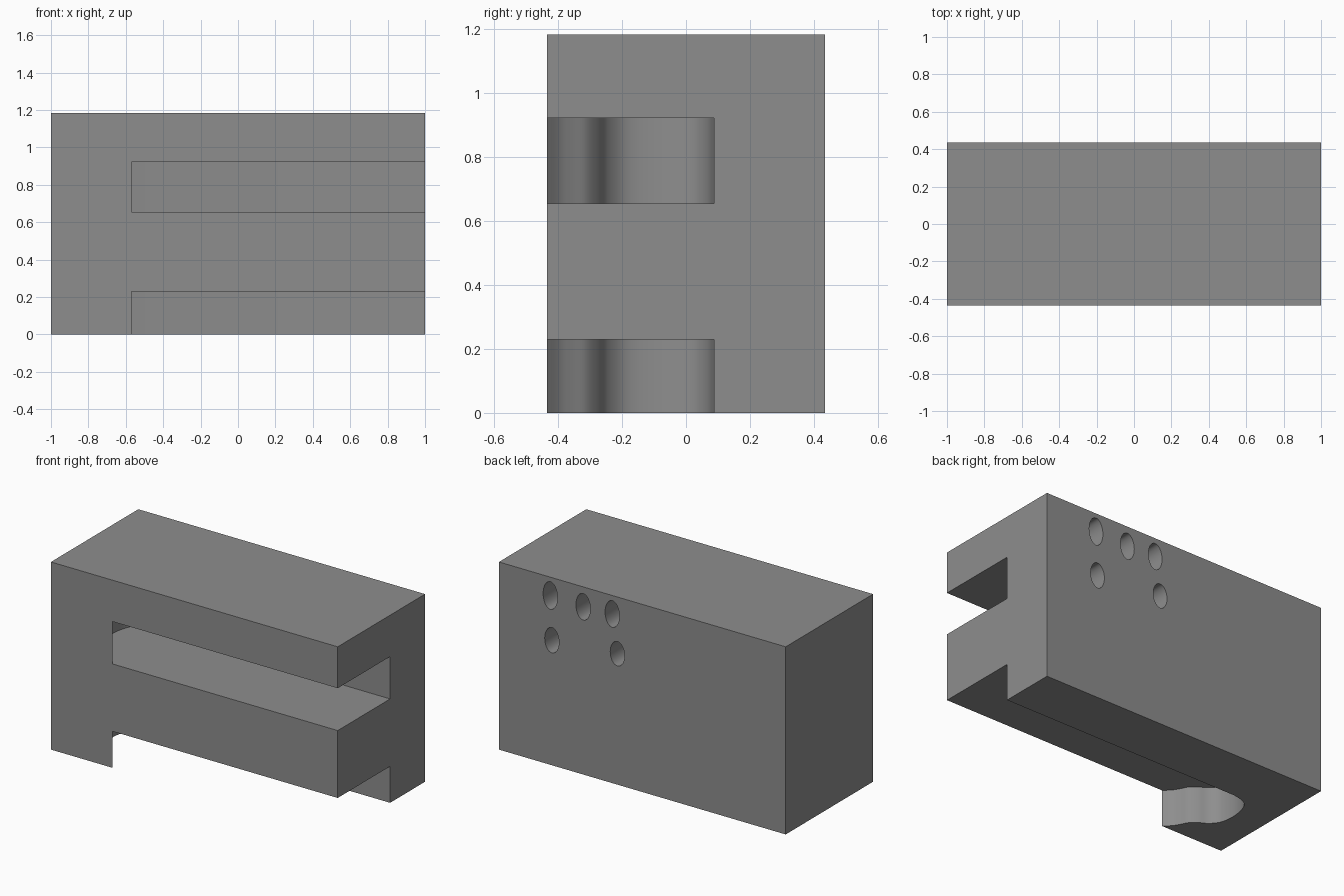
import bpy, bmesh, math
from mathutils import Vector

if "Cube" in bpy.data.objects:
    bpy.data.objects.remove(bpy.data.objects["Cube"])

grey = bpy.data.materials.new("mid grey")
grey.diffuse_color = (0.27, 0.27, 0.27, 1)
grey.use_nodes = True
grey.node_tree.nodes["Principled BSDF"].inputs["Base Color"].default_value = grey.diffuse_color


def prism(name, ring, sweep):
    """Solid made by sweeping a closed ring of points along a vector."""
    bm = bmesh.new()
    face = bm.faces.new([bm.verts.new(p) for p in ring])
    top = bmesh.ops.extrude_face_region(bm, geom=[face])["geom"]
    bmesh.ops.translate(bm, vec=Vector(sweep),
                        verts=[v for v in top if isinstance(v, bmesh.types.BMVert)])
    bmesh.ops.recalc_face_normals(bm, faces=bm.faces)
    mesh = bpy.data.meshes.new(name)
    bm.to_mesh(mesh)
    bm.free()
    mesh.materials.append(grey)
    obj = bpy.data.objects.new(name, mesh)
    bpy.context.collection.objects.link(obj)
    return obj


def smooth_line(pts, steps=5):
    """Catmull-Rom curve through 2D points."""
    p = [Vector(q) for q in pts]
    p = [2 * p[0] - p[1]] + p + [2 * p[-1] - p[-2]]
    out = []
    for a, b, c, d in zip(p, p[1:], p[2:], p[3:]):
        for i in range(steps):
            t = i / steps
            out.append(0.5 * (2 * b + (c - a) * t + (2 * a - 5 * b + 4 * c - d) * t * t
                              + (3 * b - a - 3 * c + d) * t ** 3))
    return out + [p[-2]]


# Main block
W, D, H = 1.0, 0.435, 1.183
block = prism("block", [(-W, -D, 0), (W, -D, 0), (W, D, 0), (-W, D, 0)], (0, 0, H))

# Side slots with a wavy closed end
wave = smooth_line([(-.57, -D), (-.61, -.395), (-.635, -.355), (-.66, -.31), (-.70, -.275),
                    (-.75, -.245), (-.79, -.195), (-.805, -.13), (-.802, -.05),
                    (-.777, .03), (-.73, .07), (-.66, .087)])
outline = [(p.x, p.y) for p in wave] + [(1.1, .087), (1.1, -.6), (-.57, -.6)]
cutters = []
for z0, z1 in ((-0.1, 0.23), (0.655, 0.922)):
    cutters.append(prism("slot_cutter", [(x, y, z0) for x, y in outline], (0, 0, z1 - z0)))

# Oval blind holes in the back
for x, z, rz in ((.642, 1.067, .087), (.413, 1.057, .084), (.21, 1.066, .084),
                 (.631, .788, .08), (.174, .825, .077)):
    ring = [(x + .05 * math.cos(a), D - .2, z + rz * math.sin(a))
            for a in (i * math.tau / 32 for i in range(32))]
    cutters.append(prism("hole_cutter", ring, (0, .3, 0)))

# Cut the block
bpy.context.view_layer.objects.active = block
block.select_set(True)
for c in cutters:
    mod = block.modifiers.new("cut", 'BOOLEAN')
    mod.operation, mod.solver, mod.object = 'DIFFERENCE', 'EXACT', c
    bpy.ops.object.modifier_apply(modifier=mod.name)
    bpy.data.objects.remove(c)

bpy.ops.object.shade_smooth_by_angle(angle=math.radians(30))
